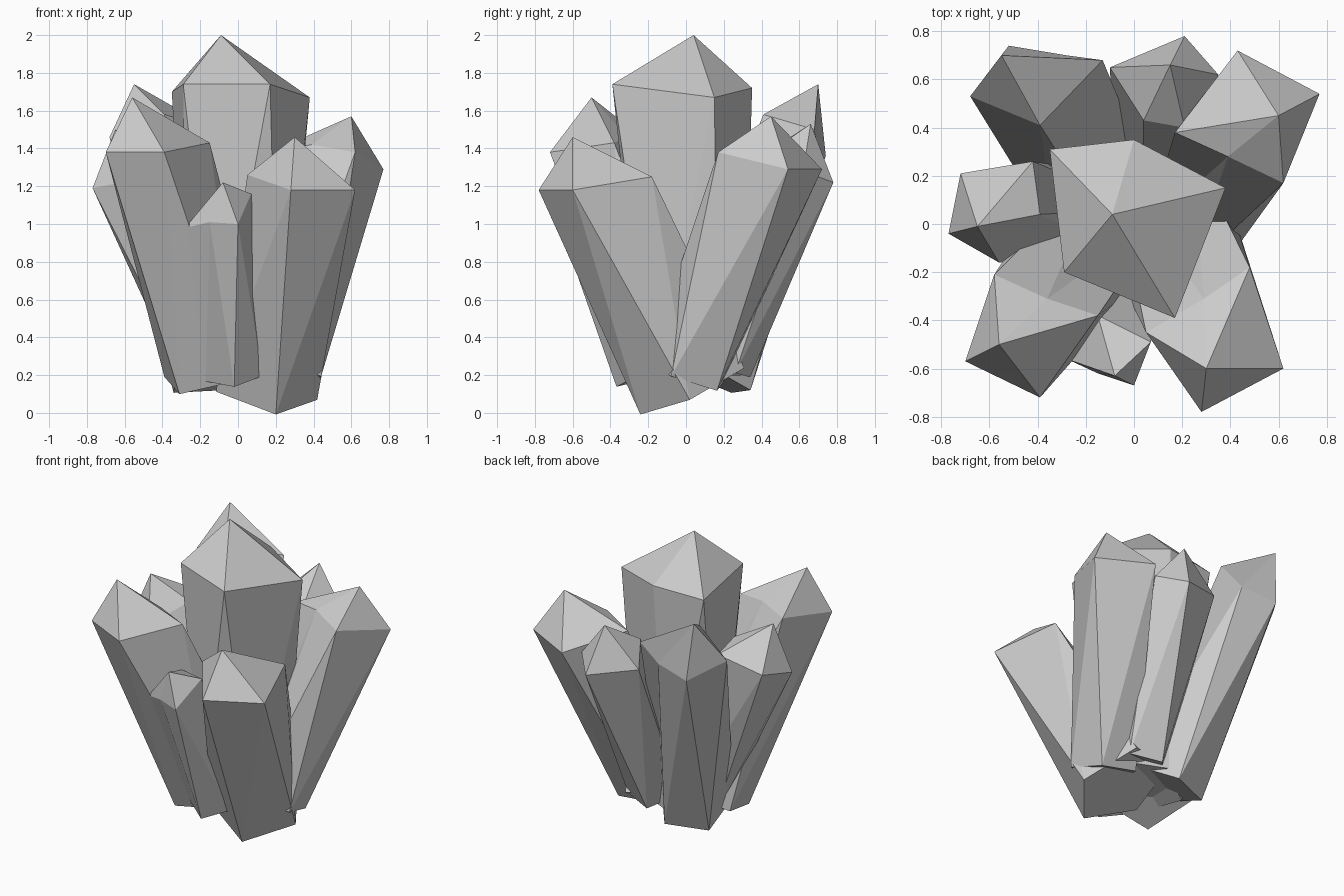
import bpy, bmesh
from math import cos, sin, radians
from mathutils import Vector


def crystal(name, apex, ring, centre, radius, roll):
    """Five-sided leaning shaft: uneven shoulder ring, pointed tip, and a regular,
    slightly twisted pentagon base lying square to the shaft's axis."""
    ring = [Vector(p) for p in ring]
    n = len(ring)
    centre = Vector(centre)
    axis = sum(ring, Vector()) / n - centre
    base = []
    for i in range(n):
        a = radians(roll + 360 * i / n)
        x, y = radius * cos(a), radius * sin(a)
        base.append(centre + Vector((x, y, -(x * axis.x + y * axis.y) / axis.z)))
    bm = bmesh.new()
    top = [bm.verts.new(p) for p in ring]
    low = [bm.verts.new(p) for p in base]
    tip = bm.verts.new(apex)
    for i in range(n):
        j = (i + 1) % n
        bm.faces.new((low[i], low[j], top[j]))
        bm.faces.new((low[i], top[j], top[i]))
        bm.faces.new((top[i], top[j], tip))
    bm.faces.new(low[::-1])
    bmesh.ops.recalc_face_normals(bm, faces=bm.faces)
    mesh = bpy.data.meshes.new(name)
    bm.to_mesh(mesh)
    bm.free()
    obj = bpy.data.objects.new(name, mesh)
    bpy.context.collection.objects.link(obj)
    return obj


# Tall upright crystal in the middle
crystal("centre_crystal", (-0.09, 0.04, 2.0),
        [(-0.29, -0.20, 1.74), (0.17, -0.39, 1.74), (0.38, 0.15, 1.67),
         (0.00, 0.35, 1.72), (-0.35, 0.31, 1.70)],
        (0.0, 0.03, 0.2), 0.28, 246)

# Front crystals leaning towards the viewer
crystal("front_right_crystal", (0.30, -0.60, 1.46),
        [(0.28, -0.78, 1.18), (0.62, -0.60, 1.18), (0.48, -0.18, 1.25),
         (0.29, -0.31, 1.28), (0.05, -0.45, 1.26)],
        (0.13, 0.04, 0.135), 0.29, 284)
crystal("front_left_crystal", (-0.56, -0.50, 1.67),
        [(-0.70, -0.57, 1.38), (-0.39, -0.72, 1.38), (-0.15, -0.38, 1.43),
         (-0.36, -0.31, 1.46), (-0.58, -0.21, 1.44)],
        (-0.13, -0.02, 0.22), 0.28, 230)
crystal("front_small_crystal", (-0.08, -0.63, 1.22),
        [(-0.28, -0.56, 0.98), (-0.15, -0.62, 1.01), (0.00, -0.67, 1.00),
         (0.07, -0.49, 1.16), (-0.15, -0.38, 1.12)],
        (-0.02, -0.21, 0.20), 0.158, 198)

# Side and back crystals leaning outwards
crystal("left_crystal", (-0.65, -0.01, 1.50),
        [(-0.77, -0.04, 1.19), (-0.56, -0.16, 1.23), (-0.39, 0.04, 1.36),
         (-0.42, 0.26, 1.33), (-0.72, 0.21, 1.25)],
        (-0.13, 0.03, 0.22), 0.18, 227)
crystal("back_right_crystal", (0.60, 0.45, 1.57),
        [(0.77, 0.54, 1.29), (0.43, 0.72, 1.29), (0.17, 0.38, 1.38),
         (0.39, 0.28, 1.42), (0.62, 0.17, 1.38)],
        (0.25, 0.01, 0.2), 0.21, 47)
crystal("back_crystal", (0.15, 0.66, 1.53),
        [(0.21, 0.78, 1.22), (-0.10, 0.65, 1.29), (0.04, 0.43, 1.38),
         (0.21, 0.40, 1.35), (0.35, 0.62, 1.28)],
        (0.10, 0.165, 0.255), 0.18, 104)
crystal("back_left_crystal", (-0.55, 0.70, 1.74),
        [(-0.68, 0.53, 1.46), (-0.39, 0.41, 1.58), (-0.13, 0.68, 1.50),
         (-0.28, 0.70, 1.40), (-0.52, 0.74, 1.36)],
        (-0.14, 0.11, 0.2), 0.24, 219)
